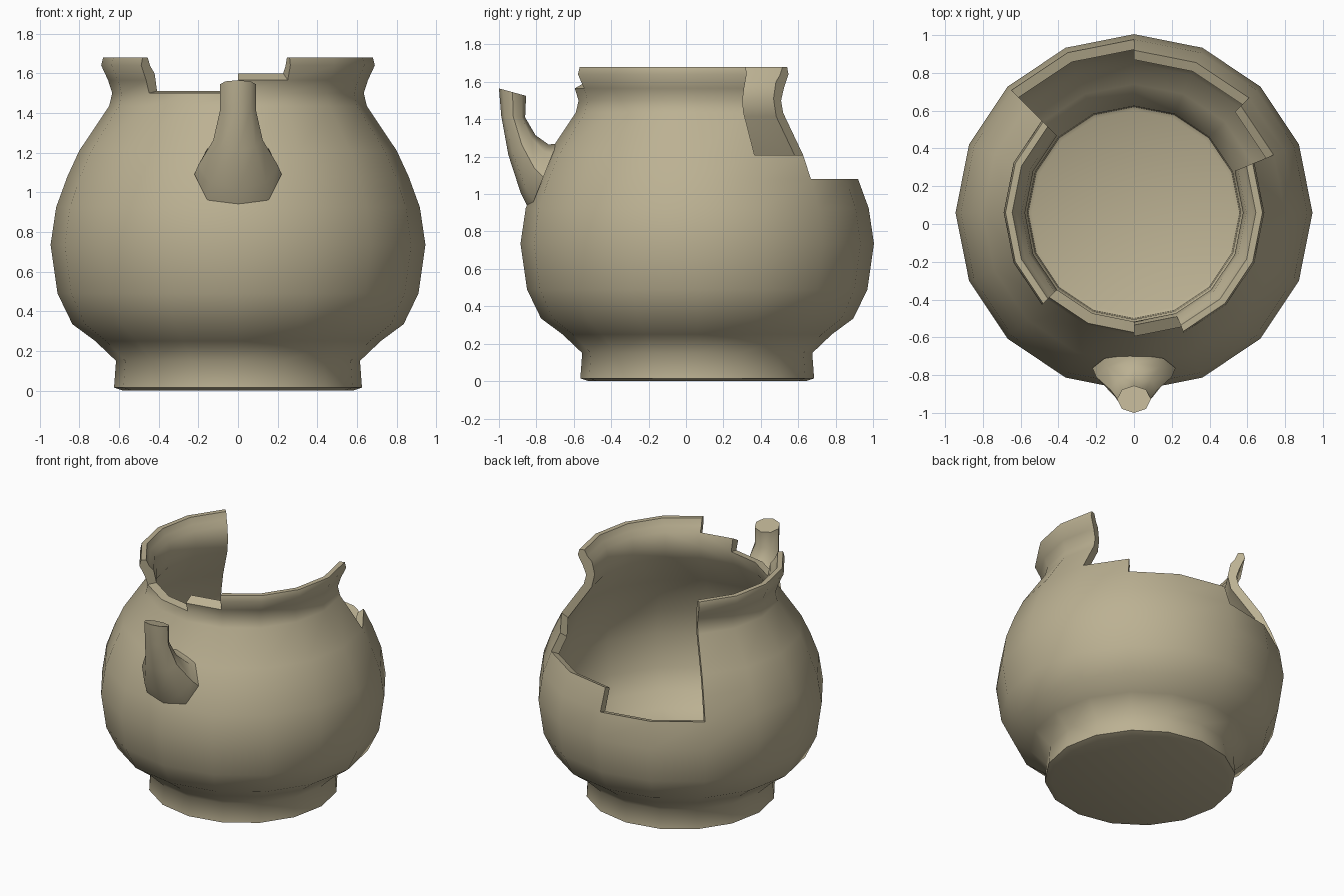
import bpy, bmesh
from math import sin, cos, pi, radians

if "Cube" in bpy.data.objects:
    bpy.data.objects.remove(bpy.data.objects["Cube"])

CY = 0.06      # the pot's axis sits slightly behind the origin
N = 16

clay = bpy.data.materials.new("clay")
clay.diffuse_color = (0.50, 0.44, 0.29, 1)
clay.use_nodes = True
clay.node_tree.nodes["Principled BSDF"].inputs["Base Color"].default_value = clay.diffuse_color


def finish(bm, name):
    bmesh.ops.remove_doubles(bm, verts=bm.verts, dist=1e-5)
    loose = [v for v in bm.verts if not v.link_faces]
    bmesh.ops.delete(bm, geom=loose, context='VERTS')
    bmesh.ops.recalc_face_normals(bm, faces=bm.faces)
    me = bpy.data.meshes.new(name)
    bm.to_mesh(me)
    bm.free()
    ob = bpy.data.objects.new(name, me)
    bpy.context.collection.objects.link(ob)
    me.materials.append(clay)
    bpy.ops.object.select_all(action='DESELECT')
    ob.select_set(True)
    bpy.context.view_layer.objects.active = ob
    bpy.ops.object.shade_smooth_by_angle(angle=radians(50))
    return ob


# Pot wall: matching outer and inner profiles (radius, height)
outer = [(.58, 0), (.625, .015), (.615, .15), (.72, .25), (.835, .335),
         (.91, .49), (.945, .735), (.917, .924), (.86, 1.08), (.80, 1.21),
         (.65, 1.434), (.634, 1.50), (.655, 1.565), (.69, 1.64), (.68, 1.68)]
inner = [(.54, .06), (.56, .07), (.565, .17), (.68, .29), (.79, .37),
         (.855, .505), (.89, .735), (.863, .91), (.81, 1.06), (.755, 1.18),
         (.597, 1.415), (.577, 1.51), (.595, 1.60), (.625, 1.635), (.645, 1.68)]
# Rows of wall left standing in each sector, counter-clockwise from +x
rows = [14, 9, 8, 8, 7, 7, 14, 14, 14, 14, 11, 11, 12, 14, 14, 14]

bm = bmesh.new()


def lathe(profile):
    return [[bm.verts.new((r * cos(2 * pi * k / N), CY + r * sin(2 * pi * k / N), z))
             for r, z in profile] for k in range(N)]


o, i = lathe(outer), lathe(inner)
for k in range(N):
    n, h = (k + 1) % N, rows[k]
    for j in range(h):
        bm.faces.new((o[k][j], o[n][j], o[n][j + 1], o[k][j + 1]))
        bm.faces.new((i[k][j], i[k][j + 1], i[n][j + 1], i[n][j]))
    # Broken top edge, and the upright break where the next sector differs
    bm.faces.new((o[k][h], o[n][h], i[n][h], i[k][h]))
    lo, hi = sorted((h, rows[n]))
    for j in range(lo, hi):
        bm.faces.new((o[n][j], o[n][j + 1], i[n][j + 1], i[n][j]))
# Underside and inner floor
bm.faces.new([c[0] for c in o])
bm.faces.new([c[0] for c in i])
finish(bm, "broken_pot")

# Spout: octagonal rings (front y, z), (back y, z), half width
rings = [((-.835, .91), (-.69, 1.27), .22),
         ((-.885, 1.01), (-.735, 1.265), .20),
         ((-.95, 1.21), (-.805, 1.315), .125),
         ((-.988, 1.42), (-.86, 1.41), .09),
         ((-1.0, 1.565), (-.855, 1.525), .09)]
bm = bmesh.new()
loops = []
for (fy, fz), (by, bz), w in rings:
    loop = []
    for k in range(8):
        a = 2 * pi * k / 8
        t = (1 + sin(a)) / 2
        loop.append(bm.verts.new((w * cos(a), fy + (by - fy) * t, fz + (bz - fz) * t)))
    loops.append(loop)
for a, b in zip(loops, loops[1:]):
    for k in range(8):
        n = (k + 1) % 8
        bm.faces.new((a[k], a[n], b[n], b[k]))
bm.faces.new(loops[0])
bm.faces.new(loops[-1])
finish(bm, "spout")
